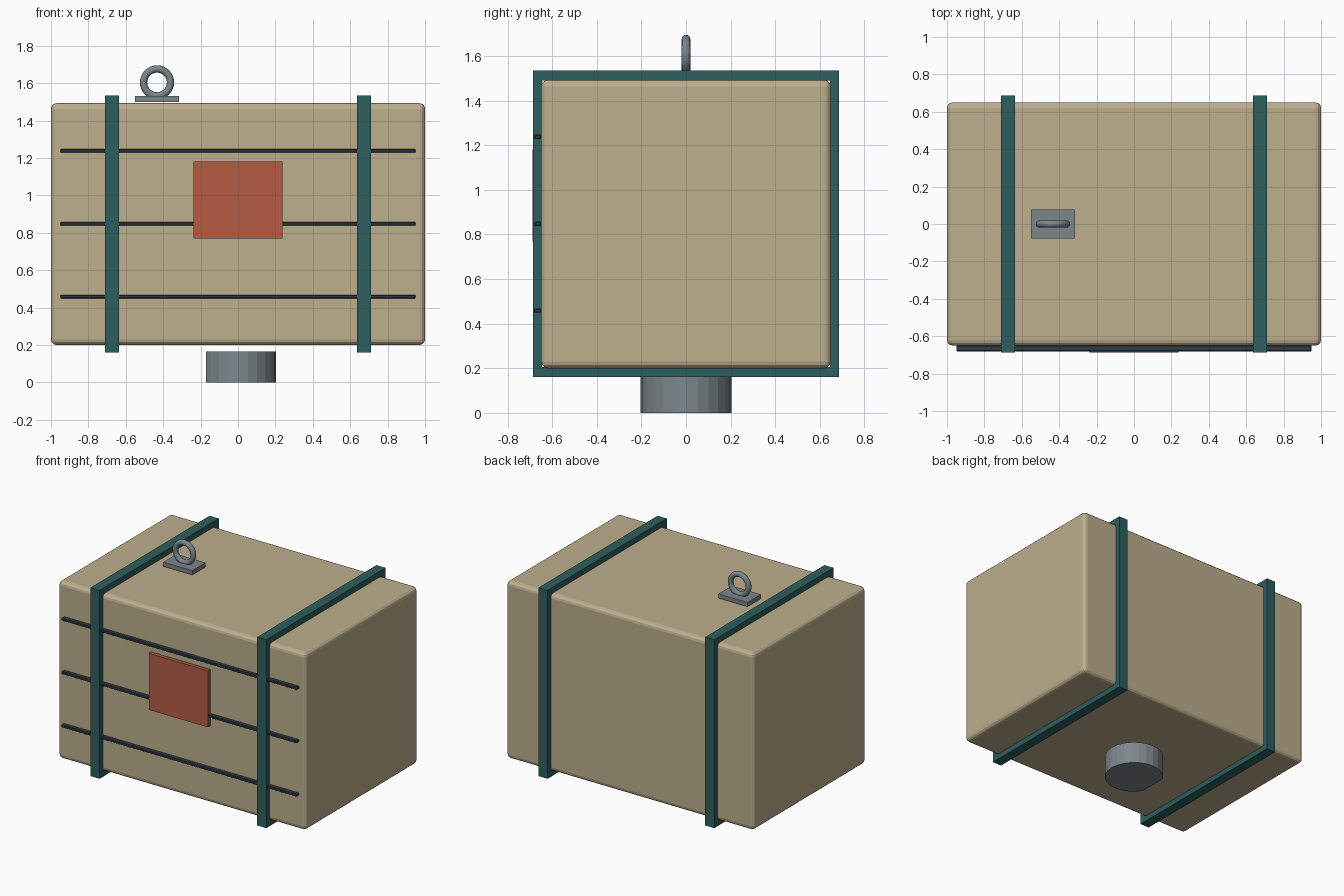
import bpy, bmesh, math

if "Cube" in bpy.data.objects:
    bpy.data.objects.remove(bpy.data.objects["Cube"])


def material(name, rgb):
    m = bpy.data.materials.new(name)
    m.diffuse_color = (*rgb, 1)
    m.use_nodes = True
    m.node_tree.nodes["Principled BSDF"].inputs["Base Color"].default_value = m.diffuse_color
    return m


TAN = material("tan", (0.51, 0.425, 0.27))
TEAL = material("teal", (0.026, 0.112, 0.112))
RED = material("brick red", (0.46, 0.107, 0.06))
DARK = material("dark slate", (0.03, 0.045, 0.06))
GREY = material("steel grey", (0.20, 0.24, 0.26))


def make(name, bm, mat, smooth=False):
    bmesh.ops.recalc_face_normals(bm, faces=bm.faces)
    me = bpy.data.meshes.new(name)
    bm.to_mesh(me)
    bm.free()
    me.materials.append(mat)
    ob = bpy.data.objects.new(name, me)
    bpy.context.collection.objects.link(ob)
    if smooth:
        for p in me.polygons:
            p.use_smooth = True
    return ob


def box(name, x, y, z, mat, bevel=0, segments=2):
    """Box from (min, max) ranges."""
    bm = bmesh.new()
    bmesh.ops.create_cube(bm, size=1)
    for v in bm.verts:
        v.co = [sum(r) / 2 + c * (r[1] - r[0]) for c, r in zip(v.co, (x, y, z))]
    if bevel:
        bmesh.ops.bevel(bm, geom=bm.edges[:], offset=bevel, segments=segments,
                        profile=0.5, affect='EDGES')
    return make(name, bm, mat)


# Rounded main crate
box("crate_body", (-1, 1), (-0.65, 0.65), (0.2, 1.493), TAN, 0.03, 3)


# Rectangular strap frames around the crate
def strap(name, x0, x1):
    bm = bmesh.new()
    rings = []
    for x in (x0, x1):
        for h, v in ((0.687, 0.687), (0.645, 0.642)):
            rings.append([bm.verts.new((x, a * h, 0.8475 + b * v))
                          for a, b in ((-1, -1), (1, -1), (1, 1), (-1, 1))])
    for a, b in ((0, 1), (1, 3), (3, 2), (2, 0)):
        for i in range(4):
            j = (i + 1) % 4
            bm.faces.new((rings[a][i], rings[a][j], rings[b][j], rings[b][i]))
    make(name, bm, TEAL)


strap("strap_left", -0.71, -0.636)
strap("strap_right", 0.636, 0.71)

# Thin slats and label plate on the front
for i, z in enumerate((0.459, 0.848, 1.238)):
    box(f"front_slat_{i + 1}", (-0.95, 0.95), (-0.681, -0.648),
        (z - 0.0095, z + 0.0095), DARK, 0.004, 1)
box("label_plate", (-0.239, 0.239), (-0.6875, -0.66), (0.77, 1.182), RED)

# Lifting lug on top: plate and ring
box("lug_plate", (-0.55, -0.315), (-0.077, 0.077), (1.5, 1.531), GREY)
bm = bmesh.new()
N, M = 32, 12
grid = []
for i in range(N):
    a = 2 * math.pi * i / N
    row = []
    for j in range(M):
        b = 2 * math.pi * j / M
        r = 0.072 + 0.0195 * math.cos(b)
        row.append(bm.verts.new((-0.433 + r * math.cos(a), 0.0195 * math.sin(b),
                                 1.604 + r * math.sin(a))))
    grid.append(row)
for i in range(N):
    for j in range(M):
        k, l = (i + 1) % N, (j + 1) % M
        bm.faces.new((grid[i][j], grid[k][j], grid[k][l], grid[i][l]))
make("lug_ring", bm, GREY, smooth=True)

# Round foot with one flat side, below the crate
bm = bmesh.new()
bmesh.ops.create_cone(bm, cap_ends=True, segments=24, radius1=0.204,
                      radius2=0.204, depth=0.164)
bmesh.ops.translate(bm, verts=bm.verts, vec=(0, 0, 0.082))
cut = bmesh.ops.bisect_plane(bm, geom=bm.verts[:] + bm.edges[:] + bm.faces[:],
                             plane_co=(-0.17, 0, 0), plane_no=(-1, 0, 0),
                             clear_outer=True)
bmesh.ops.holes_fill(bm, edges=[e for e in bm.edges if e.is_boundary])
make("foot", bm, GREY)
